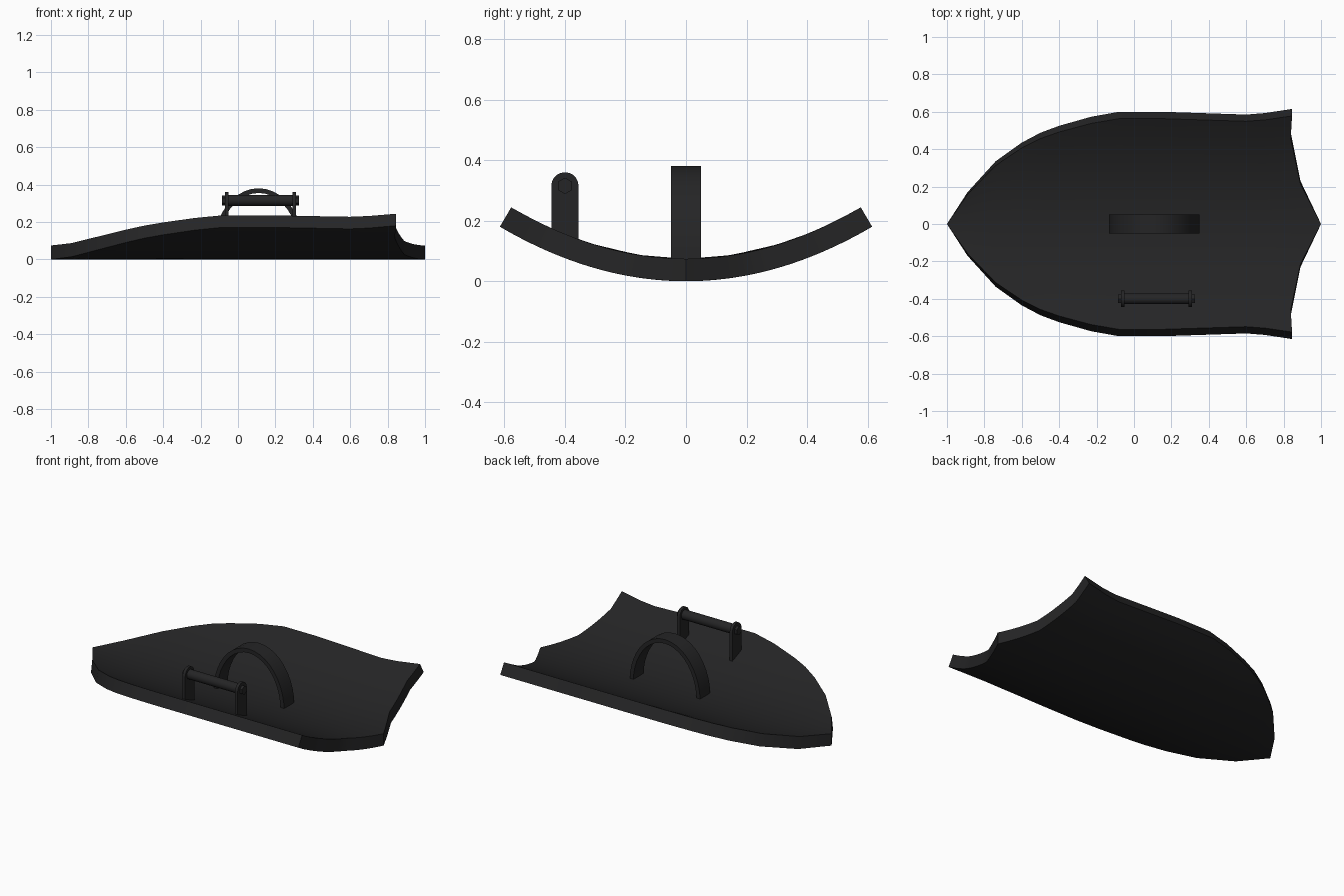
import bpy, bmesh, math
from mathutils import Matrix

cube = bpy.data.objects.get("Cube")
if cube:
    bpy.data.objects.remove(cube)


def material(name, value):
    m = bpy.data.materials.new(name)
    m.use_nodes = True
    color = (value, value, value * 1.05, 1)
    m.diffuse_color = color
    m.node_tree.nodes["Principled BSDF"].inputs["Base Color"].default_value = color
    return m


BLACK = material("matte black", 0.018)


def finish(bm, name, angle=35):
    bmesh.ops.remove_doubles(bm, verts=bm.verts, dist=0.0005)
    bmesh.ops.recalc_face_normals(bm, faces=bm.faces)
    mesh = bpy.data.meshes.new(name)
    bm.to_mesh(mesh)
    bm.free()
    obj = bpy.data.objects.new(name, mesh)
    bpy.context.collection.objects.link(obj)
    mesh.materials.append(BLACK)
    bpy.ops.object.select_all(action='DESELECT')
    obj.select_set(True)
    bpy.context.view_layer.objects.active = obj
    bpy.ops.object.shade_smooth_by_angle(angle=math.radians(angle))
    return obj


def prism(name, loop, axis, start, end):
    """Extrude a closed 2D loop along x or y."""
    bm = bmesh.new()
    place = (lambda p, d: (d, p[0], p[1])) if axis == 'x' else (lambda p, d: (p[0], d, p[1]))
    a = [bm.verts.new(place(p, start)) for p in loop]
    b = [bm.verts.new(place(p, end)) for p in loop]
    n = len(loop)
    bm.faces.new(a)
    bm.faces.new(b[::-1])
    for i in range(n):
        bm.faces.new((a[i], b[i], b[(i + 1) % n], a[(i + 1) % n]))
    return finish(bm, name)


# Shield plate: half widths along its length, bent into a shallow trough
OUTLINE = [(-1, 0), (-.89, .17), (-.74, .335), (-.6, .435), (-.5, .488), (-.4, .525),
           (-.23, .573), (-.08, .6), (.15, .6), (.45, .59), (.6, .585), (.7, .593)]
TAIL = [(0, 1), (.23, .89), (.49, .838), (.615, .845)]
HALF, BEND, THICK, STEPS = .615, .476, .074, 16


def tail_x(y):
    y = abs(y)
    for (y0, x0), (y1, x1) in zip(TAIL, TAIL[1:]):
        if y <= y1 + 1e-6:
            return x0 + (x1 - x0) * (y - y0) / (y1 - y0)


def bent(x, y, height):
    slope = 2 * BEND * y
    length = math.hypot(1, slope)
    return (x, y - height * slope / length, BEND * y * y + height / length)


# Row fractions pass through the corners of the notched tail
half_rows = [0, .1, .2, .29, .374, .46, .55, .64, .72, .797, .9, 1]
rows = [-t for t in half_rows[:0:-1]] + half_rows
bm = bmesh.new()
layers = []
for height in (0, THICK):
    grid = []
    for t in rows:
        line = [bent(x, t * w, height) for x, w in OUTLINE]
        line.append(bent(tail_x(t * HALF), t * HALF, height))
        grid.append([bm.verts.new(p) for p in line])
    # Collapse the pointed nose to one vertex per layer
    nose = grid[0][0]
    for line in grid[1:]:
        bm.verts.remove(line[0])
        line[0] = nose
    for a, b in zip(grid, grid[1:]):
        for i in range(len(a) - 1):
            bm.faces.new([a[0], a[1], b[1]] if i == 0 else [a[i], a[i + 1], b[i + 1], b[i]])
    layers.append(grid)
low, high = layers
rims = [(low[0], high[0]), (low[-1], high[-1]),
        ([r[-1] for r in low], [r[-1] for r in high])]
for a, b in rims:
    for i in range(len(a) - 1):
        bm.faces.new((a[i], a[i + 1], b[i + 1], b[i]))
finish(bm, "shield_plate")

# Forearm strap: half-elliptical band
MID, BASE = .11, .06


def arch(rx, rz):
    return [(MID + rx * math.cos(math.pi * i / 20), BASE + rz * math.sin(math.pi * i / 20))
            for i in range(21)]


prism("forearm_strap", arch(.242, .32) + arch(.217, .295)[::-1], 'y', -.05, .05)

# Hand grip: two round-topped posts, a bar and end bolts
GRIP_Y, GRIP_Z, R = -.4, .315, .045
post = [(GRIP_Y + R, .12)]
post += [(GRIP_Y + R * math.cos(math.pi * i / 10), GRIP_Z + R * math.sin(math.pi * i / 10))
         for i in range(11)]
post.append((GRIP_Y - R, .12))


def rod(name, radius, sides, start, end):
    loop = [(GRIP_Y + radius * math.cos(2 * math.pi * (i + .5) / sides),
             GRIP_Z + radius * math.sin(2 * math.pi * (i + .5) / sides)) for i in range(sides)]
    return prism(name, loop, 'x', start, end)


for side, label in ((-1, "right"), (1, "left")):
    x = MID + .01 + side * .18
    prism("grip_post_" + label, post, 'x', x - .009, x + .009)
    rod("grip_bolt_" + label, .027, 6, x, x + side * .025)
rod("grip_bar", .03, 12, MID + .01 - .18, MID + .01 + .18)
